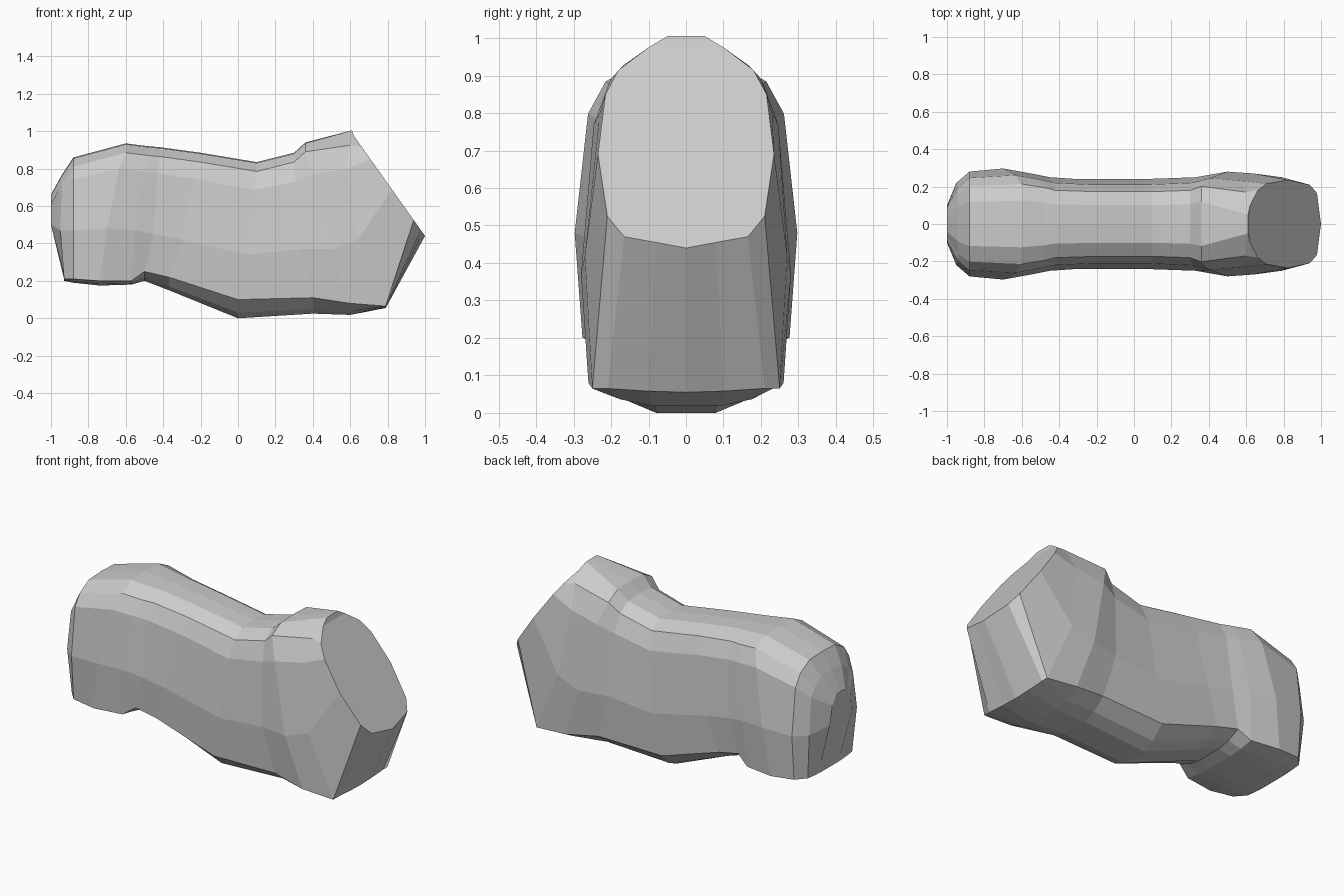
import bpy
import bmesh

cube = bpy.data.objects.get("Cube")
if cube:
    bpy.data.objects.remove(cube, do_unlink=True)

grey = bpy.data.materials.new("plain grey")
grey.use_nodes = True
colour = (0.6, 0.6, 0.6, 1)
grey.diffuse_color = colour
grey.node_tree.nodes["Principled BSDF"].inputs["Base Color"].default_value = colour


def half_section(xt, zt, xm, zm, xb, zb, w, zl):
    """Half cross-section from spine to belly; t, m, b, l = top, middle, bottom, low edge."""
    return [
        (xt, 0, zt),
        (xt, 0.42 * w, zt - 0.005),
        (xt, 0.72 * w, zt - 0.05),
        (0.65 * xt + 0.35 * xm, 0.88 * w, 0.7 * zt + 0.3 * zm),
        (xm, w, zm),
        (xb, 0.93 * w, zl),
        (xb, 0.63 * w, zb + 0.3 * (zl - zb)),
        (xb, 0.33 * w, zb),
        (xb, 0, zb),
    ]


# Body sections from rump to shoulders
stations = [
    (-1.0, 0.66, -1.0, 0.5, -0.93, 0.21, 0.10, 0.23),
    (-0.94, 0.77, -0.95, 0.47, -0.93, 0.2, 0.22, 0.21),
    (-0.88, 0.86, -0.88, 0.47, -0.88, 0.19, 0.28, 0.21),
    (-0.6, 0.935, -0.7, 0.48, -0.74, 0.175, 0.297, 0.2),
    (-0.48, 0.92, -0.55, 0.47, -0.57, 0.18, 0.27, 0.2),
    (-0.42, 0.915, -0.45, 0.45, -0.5, 0.2, 0.25, 0.25),
    (-0.2, 0.885, -0.3, 0.42, -0.37, 0.15, 0.24, 0.22),
    (0.1, 0.835, 0.05, 0.34, 0, 0, 0.24, 0.1),
    (0.3, 0.885, 0.33, 0.37, 0.4, 0.025, 0.25, 0.11),
    (0.36, 0.94, 0.5, 0.37, 0.6, 0.018, 0.28, 0.08),
]
sections = [half_section(*s) for s in stations]

# Chest section, with the flat bottom corner below the neck
sections.append([
    (0.61, 0, 1.005), (0.61, 0.05, 1.005), (0.6, 0.17, 0.925),
    (0.58, 0.23, 0.8), (0.64, 0.27, 0.42), (0.79, 0.25, 0.065),
    (0.79, 0.21, 0.065), (0.79, 0.1, 0.058), (0.79, 0, 0.055),
])

# Slanted neck cut
cut = [(0, 0.975), (0.1, 0.975), (0.18, 0.915), (0.215, 0.85), (0.235, 0.69),
       (0.21, 0.525), (0.165, 0.47), (0.08, 0.455), (0, 0.44)]
sections.append([(0.62 + (0.975 - z) * 0.71, y, z) for y, z in cut])

# Mirror each half section and join neighbours into one closed body
bm = bmesh.new()
rings = []
for half in sections:
    full = half + [(x, -y, z) for x, y, z in half[-2:0:-1]]
    rings.append([bm.verts.new(p) for p in full])
count = len(rings[0])
for a, b in zip(rings, rings[1:]):
    for i in range(count):
        j = (i + 1) % count
        bm.faces.new((a[i], a[j], b[j], b[i]))
bm.faces.new(rings[0])
bm.faces.new(rings[-1])
bmesh.ops.recalc_face_normals(bm, faces=bm.faces)

mesh = bpy.data.meshes.new("body")
bm.to_mesh(mesh)
bm.free()
mesh.materials.append(grey)
body = bpy.data.objects.new("body", mesh)
bpy.context.collection.objects.link(body)
